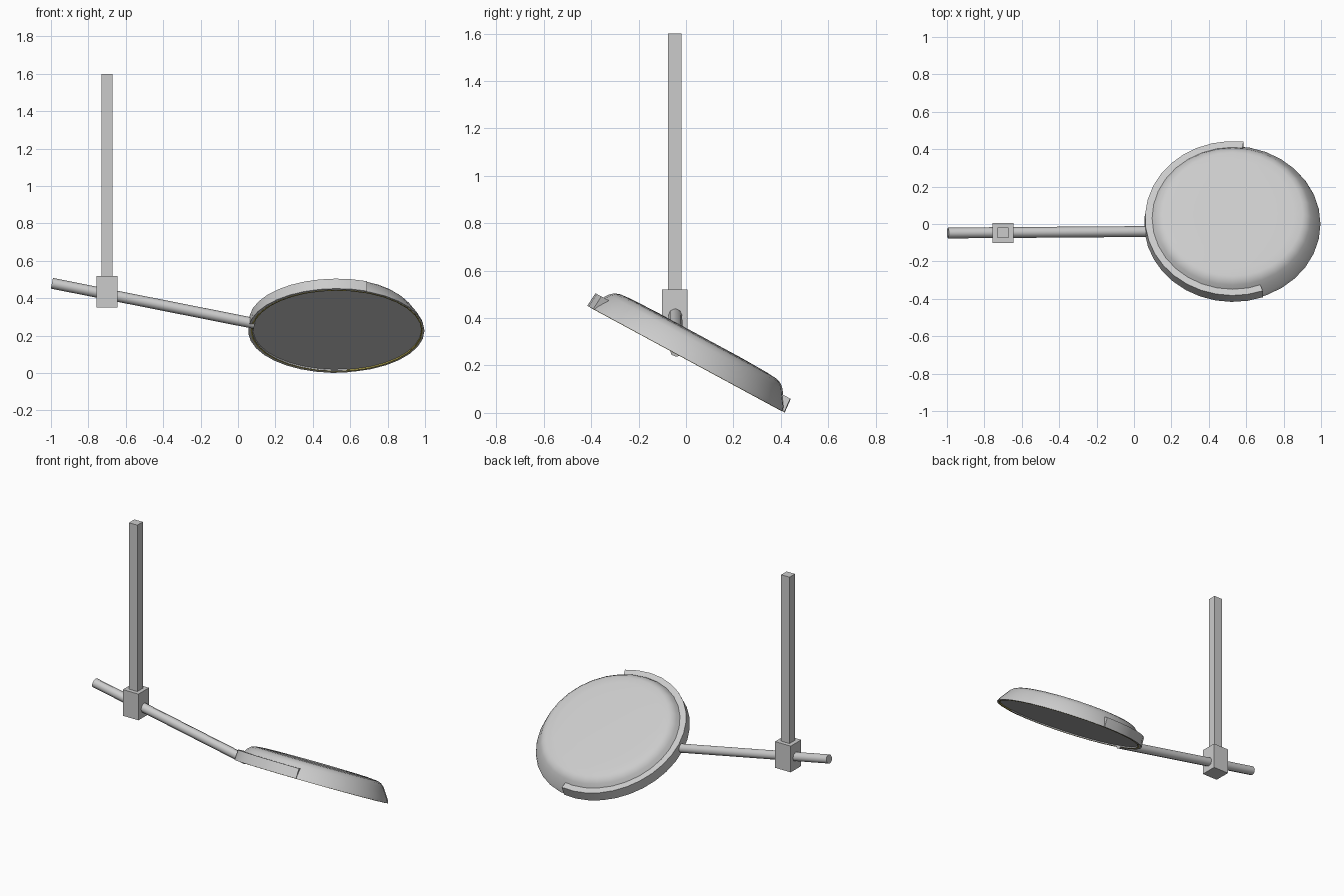
import bpy, bmesh
from math import sin, cos, radians, tau
from mathutils import Vector

if "Cube" in bpy.data.objects:
    bpy.data.objects.remove(bpy.data.objects["Cube"])

TILT = radians(-28.4)
CENTRE = (0.528, 0.0, 0.2255)


def finish(bm, name, smooth=None):
    bmesh.ops.recalc_face_normals(bm, faces=bm.faces)
    me = bpy.data.meshes.new(name)
    bm.to_mesh(me)
    bm.free()
    ob = bpy.data.objects.new(name, me)
    bpy.context.collection.objects.link(ob)
    if smooth:
        bpy.ops.object.select_all(action='DESELECT')
        ob.select_set(True)
        bpy.context.view_layer.objects.active = ob
        bpy.ops.object.shade_smooth_by_angle(angle=radians(smooth))
    return ob


def lathe(name, profile, start=0, end=360, steps=32, closed=False):
    """Sweep a (radius, height) profile round the tilted head axis."""
    bm = bmesh.new()
    full = end - start == 360
    rings = []
    for i in range(steps if full else steps + 1):
        a = radians(start + (end - start) * i / steps)
        rings.append([bm.verts.new((r * cos(a), r * sin(a), h)) for r, h in profile])
    n = len(profile)
    pairs = list(zip(rings, rings[1:])) + ([(rings[-1], rings[0])] if full else [])
    for p, q in pairs:
        for j in range(n if closed else n - 1):
            k = (j + 1) % n
            bm.faces.new((p[j], p[k], q[k], q[j]))
    if full and not closed:
        bm.faces.new([r[0] for r in rings])
        bm.faces.new([r[-1] for r in rings])
    elif not full:
        bm.faces.new(rings[0])
        bm.faces.new(rings[-1])
    ob = finish(bm, name, 40)
    ob.location = CENTRE
    ob.rotation_euler = (TILT, 0, 0)
    return ob


def box(name, centre, size):
    bm = bmesh.new()
    bmesh.ops.create_cube(bm, size=1)
    bmesh.ops.scale(bm, vec=size, verts=bm.verts)
    ob = finish(bm, name)
    ob.location = centre
    return ob


def rod(name, a, b, r1, r2, sides=8):
    a, b = Vector(a), Vector(b)
    bm = bmesh.new()
    bmesh.ops.create_cone(bm, cap_ends=True, segments=sides, radius1=r1,
                          radius2=r2, depth=(b - a).length)
    ob = finish(bm, name, 50)
    ob.location = (a + b) / 2
    ob.rotation_euler = (b - a).to_track_quat('Z', 'Y').to_euler()
    return ob


# Domed round head: recessed underside, rim, rounded shoulder and nearly flat top
lathe("round_head", [(0.455, 0.008), (0.455, 0.001), (0.469, 0.001), (0.462, 0.02),
                     (0.434, 0.06), (0.417, 0.085), (0.398, 0.102),
                     (0.375, 0.110), (0.33, 0.114), (0.2, 0.117)])

# Raised lip covering the handle side of the rim
lathe("rim_lip", [(0.45, 0.001), (0.474, 0.001), (0.469, 0.064), (0.43, 0.064)],
      start=83, end=290, steps=20, closed=True)

# Thin yellow seal around the underside
seal = lathe("rim_seal", [(0.453, 0.008), (0.453, 0.0), (0.460, 0.0), (0.460, 0.008)],
             closed=True)
mat = bpy.data.materials.new("yellow")
mat.diffuse_color = (0.45, 0.38, 0.08, 1)
mat.use_nodes = True
mat.node_tree.nodes["Principled BSDF"].inputs["Base Color"].default_value = mat.diffuse_color
seal.data.materials.append(mat)

# Sloping handle, collar block and upright post
rod("handle", (-0.995, -0.048, 0.48), (0.09, -0.04, 0.265), 0.029, 0.029)
box("collar_block", (-0.70, -0.048, 0.435), (0.112, 0.108, 0.17))
box("upright_post", (-0.70, -0.048, 1.05), (0.06, 0.056, 1.10))
